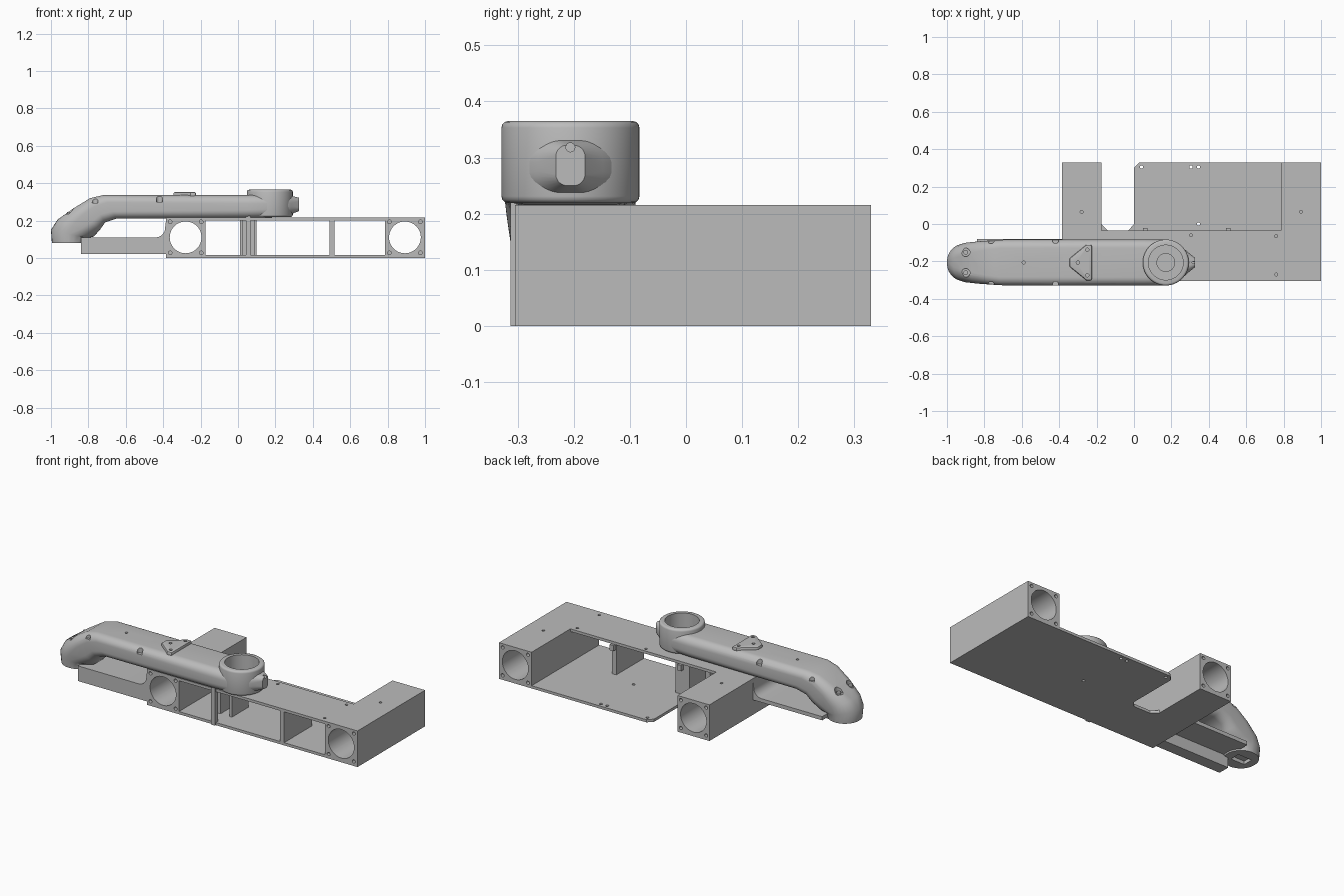
import bpy, bmesh, math
from mathutils import Vector, Matrix

cube = bpy.data.objects.get("Cube")
if cube:
    bpy.data.objects.remove(cube, do_unlink=True)

grey = bpy.data.materials.new("matte_grey")
grey.use_nodes = True
grey.diffuse_color = (0.5, 0.5, 0.5, 1)
grey.node_tree.nodes["Principled BSDF"].inputs["Base Color"].default_value = (0.5, 0.5, 0.5, 1)

ARM_Y = -0.206
FRONT, BACK, RIDGE = -0.305, 0.33, -0.035
HEIGHT, PLATE = 0.215, 0.016
BORE_R, BORE_Z = 0.085, 0.11


def finish(bm, name):
    bmesh.ops.recalc_face_normals(bm, faces=bm.faces)
    mesh = bpy.data.meshes.new(name)
    bm.to_mesh(mesh)
    bm.free()
    ob = bpy.data.objects.new(name, mesh)
    bpy.context.collection.objects.link(ob)
    mesh.materials.append(grey)
    return ob


def activate(ob):
    bpy.ops.object.select_all(action="DESELECT")
    ob.select_set(True)
    bpy.context.view_layer.objects.active = ob


def smooth(ob, angle=35):
    activate(ob)
    bpy.ops.object.shade_smooth_by_angle(angle=math.radians(angle))


def add_box(bm, x0, x1, y0, y1, z0, z1):
    mid = Vector((x0 + x1, y0 + y1, z0 + z1)) / 2
    size = Matrix.Diagonal((x1 - x0, y1 - y0, z1 - z0, 1))
    bmesh.ops.create_cube(bm, size=1, matrix=Matrix.Translation(mid) @ size)


def box(name, *bounds):
    bm = bmesh.new()
    add_box(bm, *bounds)
    return finish(bm, name)


def add_rod(bm, center, r, length, axis="Z", sides=16, r2=None):
    turn = {"Z": Matrix(), "Y": Matrix.Rotation(math.pi / 2, 4, "X"),
            "X": Matrix.Rotation(math.pi / 2, 4, "Y")}[axis]
    bmesh.ops.create_cone(bm, cap_ends=True, segments=sides, radius1=r,
                          radius2=r if r2 is None else r2, depth=length,
                          matrix=Matrix.Translation(center) @ turn)


def prism(name, points, lift):
    """Extrude a flat outline along the lift vector."""
    bm = bmesh.new()
    face = bm.faces.new([bm.verts.new(p) for p in points])
    out = bmesh.ops.extrude_face_region(bm, geom=[face])
    moved = [v for v in out["geom"] if isinstance(v, bmesh.types.BMVert)]
    bmesh.ops.translate(bm, verts=moved, vec=lift)
    return finish(bm, name)


def bevel(ob, width, segments=3):
    mod = ob.modifiers.new("edge", "BEVEL")
    mod.width, mod.segments = width, segments
    mod.limit_method, mod.angle_limit = "ANGLE", math.radians(50)
    activate(ob)
    bpy.ops.object.modifier_apply(modifier="edge")


def cut(ob, bm):
    """Subtract the closed shapes in bm from the object."""
    tool = finish(bm, "cutter")
    tool.hide_render = True
    mod = ob.modifiers.new("cut", "BOOLEAN")
    mod.operation, mod.solver, mod.object = "DIFFERENCE", "EXACT", tool
    activate(ob)
    bpy.ops.object.modifier_apply(modifier="cut")
    bpy.data.objects.remove(tool, do_unlink=True)


# End blocks with long bores and screw holes
for name, x0, x1 in (("right_block", -0.385, -0.175), ("left_block", 0.785, 1.0)):
    block = box(name, x0, x1, FRONT, BACK, 0, HEIGHT)
    mid = (x0 + x1) / 2
    bm = bmesh.new()
    add_rod(bm, (mid, 0, BORE_Z), BORE_R, 1, "Y", 48)
    for sx in (-1, 1):
        for sz in (-1, 1):
            for y in (FRONT, BACK):
                add_rod(bm, (mid + sx * 0.083, y, BORE_Z + sz * 0.083), 0.01, 0.06, "Y")
    add_rod(bm, (mid, 0.065, HEIGHT), 0.008, 0.02)
    cut(block, bm)
    smooth(block)

# Floor plate with a notch, and the top plate
outline = [(-0.175, FRONT), (0.785, FRONT), (0.785, BACK), (0.03, BACK), (0, 0.3),
           (0, 0), (-0.03, RIDGE), (-0.14, RIDGE), (-0.175, 0)]
floor = prism("floor_plate", [(x, y, 0) for x, y in outline], (0, 0, PLATE))
bm = bmesh.new()
for x, y in ((0.04, 0.305), (0.305, 0.305), (0.345, 0.305), (0.345, 0)):
    add_rod(bm, (x, y, 0), 0.009, 0.1)
cut(floor, bm)

top = box("top_plate", -0.175, 0.785, FRONT, RIDGE, HEIGHT - PLATE, HEIGHT)
bm = bmesh.new()
for x, y in ((0.76, -0.065), (0.76, -0.27), (0.305, -0.06)):
    add_rod(bm, (x, y, HEIGHT), 0.008, 0.1)
cut(top, bm)

# Inner partition, cable channel and small tabs
box("partition", 0.49, 0.517, FRONT, RIDGE - 0.01, PLATE, HEIGHT - PLATE)
box("front_post", 0.042, 0.068, FRONT - 0.008, FRONT + 0.02, 0, 0.245)
box("channel_back", 0.01, 0.1, -0.065, -0.045, PLATE, HEIGHT - PLATE)
for x in (0.01, 0.085):
    box("channel_wall", x, x + 0.015, -0.2, -0.045, PLATE, HEIGHT - PLATE)
for x in (0.06, 0.505):
    box("rear_tab", x - 0.012, x + 0.012, RIDGE - 0.01, RIDGE + 0.014, 0.165, HEIGHT - PLATE)

# Side bracket: shelf curving up to the block, with an apron in front
profile = [(-0.84, 0.088), (-0.385, 0.088), (-0.385, 0.2)]
for i in range(9):
    a = math.radians(90 * i / 8)
    profile.append((-0.44 + 0.05 * math.cos(a), 0.16 - 0.05 * math.sin(a)))
profile.append((-0.84, 0.11))
shelf = prism("bracket_shelf", [(x, FRONT, z) for x, z in profile], (0, 0.225, 0))
smooth(shelf)
box("bracket_apron", -0.84, -0.385, FRONT, FRONT + 0.07, 0.02, 0.09)

# Arm: rounded sections lofted from the foot, up the elbow, to the nose
stations = [  # top x, top z, bottom x, bottom z, half width, corner radius
    (-0.995, 0.08, -0.81, 0.08, 0.094, 0.09), (-1.0, 0.15, -0.805, 0.105, 0.1, 0.095),
    (-0.965, 0.205, -0.77, 0.115, 0.107, 0.085), (-0.88, 0.265, -0.735, 0.155, 0.113, 0.06),
    (-0.79, 0.32, -0.71, 0.19, 0.118, 0.05), (-0.72, 0.336, -0.65, 0.21, 0.122, 0.045),
    (0.05, 0.336, 0.05, 0.212, 0.123, 0.045), (0.17, 0.336, 0.17, 0.216, 0.122, 0.045),
    (0.24, 0.336, 0.24, 0.225, 0.1, 0.045), (0.285, 0.332, 0.285, 0.235, 0.058, 0.04),
    (0.325, 0.322, 0.325, 0.25, 0.026, 0.02)]
bm = bmesh.new()
rings = []
for tx, tz, bx, bz, w, r in stations:
    hi, lo = Vector((tx, ARM_Y, tz)), Vector((bx, ARM_Y, bz))
    mid, half = (hi + lo) / 2, (hi - lo).length / 2
    up = (hi - lo).normalized()
    r = min(r, w * 0.98, half * 0.98)
    ring = []
    for q, (sy, su) in enumerate(((1, 1), (-1, 1), (-1, -1), (1, -1))):
        for i in range(8):
            a = math.pi / 2 * (q + i / 7)
            side = sy * (w - r) + r * math.cos(a)
            rise = su * (half - r) + r * math.sin(a)
            ring.append(bm.verts.new(mid + up * rise + Vector((0, side, 0))))
    rings.append(ring)
for a, b in zip(rings, rings[1:]):
    for i in range(len(a)):
        j = (i + 1) % len(a)
        bm.faces.new((a[i], a[j], b[j], b[i]))
bm.faces.new(rings[0])
bm.faces.new(rings[-1])
arm = finish(bm, "arm")


def socket_cutter():
    bm = bmesh.new()
    add_rod(bm, (0.17, ARM_Y, 0.36), 0.093, 0.2, sides=48)
    return bm


# Socket collar at the arm's end
bm = bmesh.new()
add_rod(bm, (0.17, ARM_Y, 0.292), 0.123, 0.146, sides=64)
collar = finish(bm, "socket_collar")
bevel(collar, 0.012)
for ob in (collar, arm):
    cut(ob, socket_cutter())
bm = bmesh.new()
add_rod(bm, (0.17, ARM_Y, 0.265), 0.05, 0.03, sides=40)
hub = finish(bm, "socket_hub")
smooth(hub)

# Arm recesses: side clips, slope bolts, foot slot, nose hole
bm = bmesh.new()
for s in (-1, 1):
    for x, z in ((-0.42, 0.33), (-0.765, 0.325)):
        add_rod(bm, (x, ARM_Y + s * 0.118, z), 0.017, 0.06)
    add_rod(bm, (-0.9, ARM_Y + s * 0.055, 0.285), 0.023, 0.1)
add_rod(bm, (-0.59, ARM_Y, 0.335), 0.008, 0.02)
add_rod(bm, (0.315, ARM_Y, 0.318), 0.008, 0.06, "X")
add_box(bm, -0.95, -0.86, ARM_Y - 0.03, ARM_Y + 0.03, 0.05, 0.1)
cut(arm, bm)
smooth(arm)
smooth(collar)

# Bolt heads inside the slope recesses
for s in (-1, 1):
    bm = bmesh.new()
    add_rod(bm, (-0.9, ARM_Y + s * 0.055, 0.23), 0.013, 0.03)
    smooth(finish(bm, "slope_bolt"))

# Triangular mount pad on the arm with three holes
tri = [(-0.225, 0.095), (-0.255, 0.095), (-0.345, 0.022),
       (-0.345, -0.022), (-0.255, -0.095), (-0.225, -0.095)]
pad = prism("mount_pad", [(x, ARM_Y + y, 0.32) for x, y in tri], (0, 0, 0.032))
bevel(pad, 0.008, 2)
bm = bmesh.new()
for x, y in ((-0.25, 0.068), (-0.25, -0.068), (-0.3, 0)):
    add_rod(bm, (x, ARM_Y + y, 0.352), 0.009, 0.03)
cut(pad, bm)
smooth(pad)
